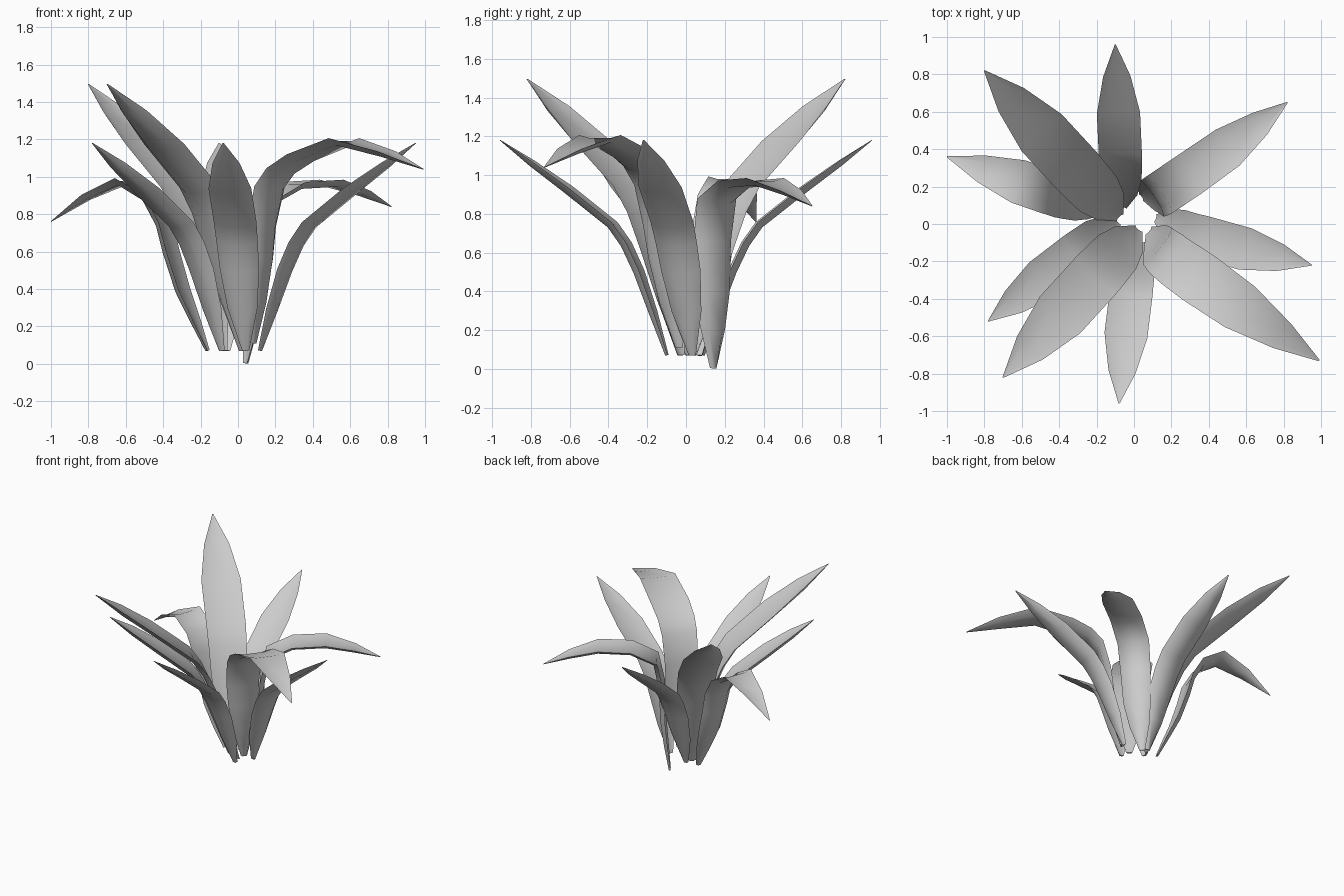
import bpy
import math
from mathutils import Vector

if "Cube" in bpy.data.objects:
    bpy.data.objects.remove(bpy.data.objects["Cube"])

# Leaf profiles: (distance out, height, half width) from base to tip
UPRIGHT = [(0, 0, .02), (.075, .22, .08), (.15, .43, .106), (.215, .57, .111),
           (.285, .67, .115), (.51, .85, .115), (.70, .99, .073), (.86, 1.11, .003)]
DROOP = [(0, 0, .02), (.08, .17, .07), (.15, .32, .10), (.22, .53, .112),
         (.26, .68, .118), (.34, .82, .12), (.49, .905, .12), (.69, .82, .075),
         (.895, .69, .003)]
DROOP_LARGE = [(0, 0, .025), (.05, .22, .08), (.085, .45, .115), (.105, .62, .125),
               (.16, .83, .135), (.24, .92, .14), (.37, .99, .145), (.63, 1.075, .135),
               (.9, 1.01, .08), (1.14, .93, .004)]
DROOP_ARCHED = [(0, 0, .02), (.03, .2, .075), (.055, .4, .105), (.065, .65, .115),
                (.11, .86, .12), (.29, .945, .12), (.53, .955, .115),
                (.74, .90, .07), (.93, .83, .003)]

# Lens-shaped cross-section: (across, thickness), edges curl up a little
SECTION = [(-1, .017), (-.55, .006), (.55, .006), (1, .017), (.55, -.012), (-.55, -.012)]


def leaf(name, profile, base, tip, bow=0):
    base, tip = Vector(base), Vector(tip)
    flat = Vector((tip.x - base.x, tip.y - base.y, 0))
    out = flat.normalized()
    side = Vector((-out.y, out.x, 0))
    # scale and tilt the profile so it runs from base to tip
    turn = complex(flat.length, tip.z - base.z) / complex(profile[-1][0], profile[-1][1])
    size = abs(turn)
    path = [complex(r, z) * turn for r, z, w in profile]
    verts, faces = [], []
    n, last = len(SECTION), len(path) - 1
    for i, p in enumerate(path):
        d = path[min(i + 1, last)] - path[max(i - 1, 0)]
        nrm = d / abs(d) * 1j                      # upper / inner side of leaf
        half = profile[i][2] * size
        shift = bow * math.sin(math.pi * i / last)  # sideways bend
        thick = min(1.3, .3 + half / .11) if i < last else .1
        for u, t in SECTION:
            q = p + nrm * t * thick
            verts.append(base + out * q.real + side * (u * half + shift)
                         + Vector((0, 0, q.imag)))
    for i in range(last):
        for j in range(n):
            k = (j + 1) % n
            a, b = i * n, (i + 1) * n
            faces.append((a + j, b + j, b + k, a + k))
    faces.append(tuple(range(n)))
    faces.append(tuple(range(len(verts) - 1, len(verts) - n - 1, -1)))
    mesh = bpy.data.meshes.new(name)
    mesh.from_pydata([v[:] for v in verts], [], faces)
    mesh.update()
    ob = bpy.data.objects.new(name, mesh)
    bpy.context.collection.objects.link(ob)
    bpy.ops.object.select_all(action='DESELECT')
    ob.select_set(True)
    bpy.context.view_layer.objects.active = ob
    bpy.ops.object.mode_set(mode='EDIT')
    bpy.ops.mesh.select_all(action='SELECT')
    bpy.ops.mesh.normals_make_consistent(inside=False)
    bpy.ops.object.mode_set(mode='OBJECT')
    bpy.ops.object.shade_smooth_by_angle(angle=math.radians(60))


# Tall upright leaves
leaf("tall_leaf_back", UPRIGHT, (-.08, .04, .07), (-.80, .82, 1.495))
leaf("tall_leaf_front", UPRIGHT, (.02, -.03, .07), (-.70, -.82, 1.495))
# Medium upright leaves
leaf("leaf_back", UPRIGHT, (-.06, .09, .07), (-.10, .96, 1.18))
leaf("leaf_right", UPRIGHT, (.12, .03, .07), (.95, -.22, 1.18), -.025)
leaf("leaf_front", UPRIGHT, (.04, -.10, .07), (-.08, -.96, 1.18), -.018)
leaf("leaf_left", UPRIGHT, (-.09, .01, .07), (-.78, -.52, 1.18))
# Drooping leaves
leaf("droop_leaf_left", DROOP, (-.165, .07, .07), (-1.0, .36, .76))
leaf("droop_leaf_front_right", DROOP_LARGE, (.085, -.04, .11), (.99, -.73, 1.04), -.045)
leaf("droop_leaf_back_right", DROOP_ARCHED, (.045, .145, .003), (.82, .65, .84), -.04)
